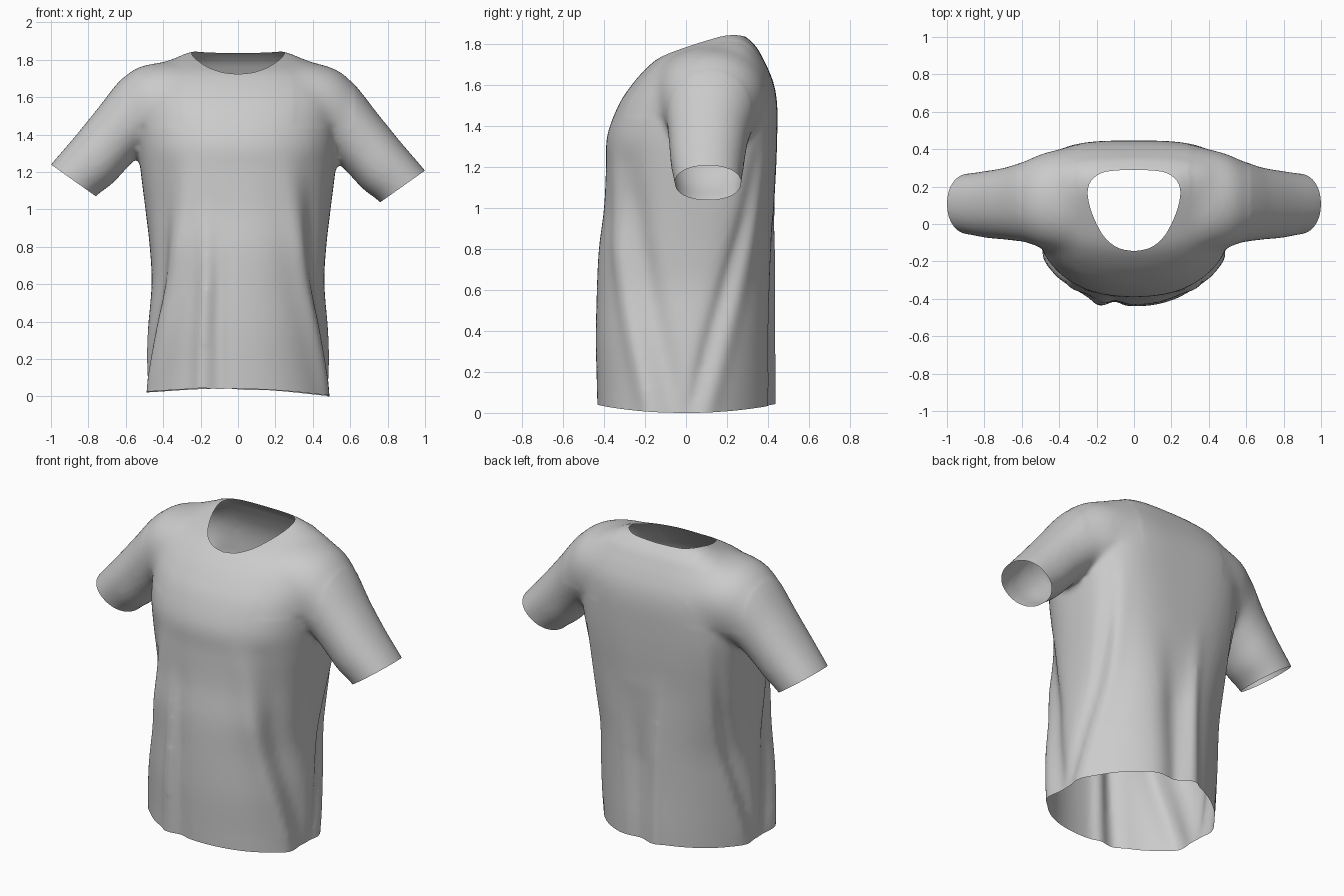
import bpy, bmesh, math
from mathutils import Vector

cube = bpy.data.objects.get("Cube")
if cube:
    bpy.data.objects.remove(cube)

SIDES = 120


def spline(rows, steps):
    """Catmull-Rom interpolation through rows of values."""
    out = []
    for i in range(len(rows) - 1):
        quad = [rows[max(i - 1, 0)], rows[i], rows[i + 1], rows[min(i + 2, len(rows) - 1)]]
        for k in range(steps):
            t = k / steps
            out.append([b + 0.5 * t * (c - a + t * (2 * a - 5 * b + 4 * c - d + t * (3 * (b - c) + d - a)))
                        for a, b, c, d in zip(*quad)])
    return out + [list(rows[-1])]


def loft(bm, rings):
    """Skin a closed, capped tube over rings of points."""
    loops = [[bm.verts.new(p) for p in ring] for ring in rings]
    for a, b in zip(loops, loops[1:]):
        for i in range(len(a)):
            j = (i + 1) % len(a)
            bm.faces.new((a[i], a[j], b[j], b[i]))
    bm.faces.new(loops[0][::-1])
    bm.faces.new(loops[-1])


def power(v, n):
    return math.copysign(abs(v) ** (2 / n), v)


# Drape folds: bottom angle, top angle, bottom z, top z, width in degrees, height
side_folds = [
    (206, 241, 0.1, 1.15, 8, 0.026), (189, 224, 0.1, 1.15, 9, -0.028),
    (172, 144, 0.1, 1.2, 6, -0.022), (160, 132, 0.1, 1.2, 7, 0.012),
]
folds = side_folds + [(180 - a, 180 - b, *rest) for a, b, *rest in side_folds]
# Front pleat, back pleat and the hollow beside it
folds += [(248, 252, -0.1, 0.9, 5, 0.024), (259, 260, -0.1, 0.95, 4, -0.022),
          (102, 98, -0.1, 0.95, 4, 0.020), (84, 86, -0.1, 0.85, 10, -0.042)]


def fold_offset(deg, z):
    total = 0
    for a0, a1, z0, z1, width, height in folds:
        t = (z - z0) / (z1 - z0)
        gap = (deg - a0 - (a1 - a0) * min(max(t, -0.1), 1.1) + 180) % 360 - 180
        fade = min(max((1.15 - t) * 2, 0), 1) * min(max((t + 0.5) * 2, 0), 1)
        total += height * fade * math.exp(-(gap / width) ** 2)
    return total


# Torso rows: z, half width, front y, back y, front roundness, back roundness, widest y
torso = [
    (-0.1, 0.505, -0.43, 0.435, 2.1, 1.75, -0.02), (0.1, 0.50, -0.435, 0.435, 2.1, 1.8, 0.0),
    (0.35, 0.483, -0.44, 0.43, 2.2, 1.95, 0.02), (0.6, 0.462, -0.435, 0.43, 2.25, 2.15, 0.04),
    (0.8, 0.472, -0.425, 0.43, 2.3, 2.4, 0.06), (1.0, 0.495, -0.40, 0.43, 2.3, 2.7, 0.08),
    (1.2, 0.52, -0.39, 0.44, 2.3, 3.0, 0.08), (1.35, 0.535, -0.385, 0.445, 2.3, 3.2, 0.08),
    (1.5, 0.54, -0.33, 0.445, 2.3, 3.3, 0.08), (1.6, 0.545, -0.265, 0.43, 2.3, 3.3, 0.12),
    (1.68, 0.525, -0.195, 0.40, 2.3, 3.2, 0.15), (1.74, 0.47, -0.12, 0.37, 2.3, 3.0, 0.17),
    (1.79, 0.39, -0.005, 0.34, 2.3, 3.0, 0.19), (1.845, 0.245, 0.145, 0.282, 2.3, 3.0, 0.21),
]


def torso_ring(row):
    z, half, front, back, front_power, back_power, middle = row
    ring = []
    for i in range(SIDES):
        a = math.tau * i / SIDES
        c, s = math.cos(a), math.sin(a)
        n = back_power if s > 0 else front_power
        depth = back - middle if s > 0 else middle - front
        push = fold_offset(math.degrees(a), z)
        ring.append((half * power(c, n) + push * c, middle + depth * power(s, n) + push * s, z))
    return ring


# Sleeve rows: upper edge x, z, lower edge x, z, front y, back y
sleeve = [
    (0.35, 1.79, 0.30, 1.34, -0.16, 0.41), (0.52, 1.768, 0.42, 1.305, -0.135, 0.385),
    (0.63, 1.69, 0.52, 1.288, -0.10, 0.34), (0.75, 1.54, 0.59, 1.225, -0.085, 0.305),
    (0.88, 1.38, 0.67, 1.14, -0.075, 0.285), (1.0, 1.24, 0.76, 1.07, -0.055, 0.27),
    (1.05, 1.17, 0.81, 1.00, -0.05, 0.265),
]


def sleeve_ring(row, side):
    ux, uz, lx, lz, front, back = row
    drop = 0.032 * min(max((ux - 0.4) * 4, 0), 1) if side > 0 else 0
    ring = []
    for i in range(SIDES // 2):
        a = side * math.tau * i / (SIDES // 2)
        t = 0.5 + 0.5 * power(math.cos(a), 2.15)
        y = (front + back) / 2 + (back - front) / 2 * power(math.sin(a), 2.15)
        ring.append((side * (lx + (ux - lx) * t), y, lz + (uz - lz) * t - drop))
    return ring


# Closed body with both sleeves, fused into one skin
bm = bmesh.new()
loft(bm, [torso_ring(r) for r in spline(torso, 5)])
for side in (-1, 1):
    loft(bm, [sleeve_ring(r, side) for r in spline(sleeve, 5)])
bmesh.ops.recalc_face_normals(bm, faces=bm.faces)
mesh = bpy.data.meshes.new("shirt")
bm.to_mesh(mesh)
bm.free()
shirt = bpy.data.objects.new("shirt", mesh)
bpy.context.collection.objects.link(shirt)
remesh = shirt.modifiers.new("fuse", 'REMESH')
remesh.mode = 'VOXEL'
remesh.voxel_size = 0.014
smooth = shirt.modifiers.new("soften", 'SMOOTH')
smooth.factor = 0.5
smooth.iterations = 12
bm = bmesh.new()
bm.from_object(shirt, bpy.context.evaluated_depsgraph_get())
shirt.modifiers.clear()

# Blend the shoulder seams into the body
shoulders = [v for v in bm.verts if 0.3 < abs(v.co.x) < 0.62 and v.co.z > 1.44]
for _ in range(35):
    bmesh.ops.smooth_vert(bm, verts=shoulders, factor=0.5,
                          use_axis_x=True, use_axis_y=True, use_axis_z=True)


def cut(faces, point, normal, clear):
    geom = set(faces)
    for f in faces:
        geom.update(f.edges)
        geom.update(f.verts)
    bmesh.ops.bisect_plane(bm, geom=list(geom), dist=1e-5, plane_co=point,
                           plane_no=normal, clear_outer=clear)


# Hem opening
cut(bm.faces[:], (0, 0, 0), (0, 0, -1), True)

# Sleeve openings
for side in (-1, 1):
    arm = [f for f in bm.faces if f.calc_center_median().x * side > 0.65]
    drop = 0.032 if side > 0 else 0
    cut(arm, (side * 0.88, 0, 1.155 - drop), (side * 0.17, 0, -0.24), True)

# Neck opening: trim along a rounded outline
half_neck = [(0, -0.145), (0.08, -0.13), (0.15, -0.08), (0.2, 0.0), (0.235, 0.09),
             (0.248, 0.17), (0.23, 0.23), (0.18, 0.27), (0.11, 0.285), (0, 0.29)]
right_half = spline(half_neck, 3)
outline = [Vector((x, y, 0)) for x, y in right_half]
outline += [Vector((-x, y, 0)) for x, y in right_half[-2:0:-1]]
edges = []
for p, q in zip(outline, outline[1:] + outline[:1]):
    along = q - p
    normal = Vector((along.y, -along.x, 0))
    edges.append((p, normal))
    middle = (p + q) / 2
    near = [f for f in bm.faces if f.calc_center_median().z > 1.6
            and (f.calc_center_median().xy - middle.xy).length < along.length / 2 + 0.016]
    cut(near, p, normal, False)
hole = []
for f in bm.faces:
    c = f.calc_center_median()
    if c.z > 1.55 and all((Vector((c.x, c.y, 0)) - p).dot(n) < 1e-6 for p, n in edges):
        hole.append(f)
bmesh.ops.delete(bm, geom=hole, context='FACES')

# Wavy hem, lifted at the front and back
for v in bm.verts:
    fade = max(0, 1 - v.co.z / 0.5)
    v.co.z += fade * (0.010 - 0.02 * v.co.x + 0.17 * v.co.y ** 2)
low = min(v.co.z for v in bm.verts)
for v in bm.verts:
    v.co.z -= low
bm.to_mesh(mesh)
bm.free()

# Plain grey cloth
cloth = bpy.data.materials.new("light grey cloth")
cloth.use_nodes = True
grey = (0.6, 0.6, 0.6, 1)
cloth.diffuse_color = grey
cloth.node_tree.nodes["Principled BSDF"].inputs["Base Color"].default_value = grey
mesh.materials.clear()
mesh.materials.append(cloth)
for poly in mesh.polygons:
    poly.use_smooth = True
